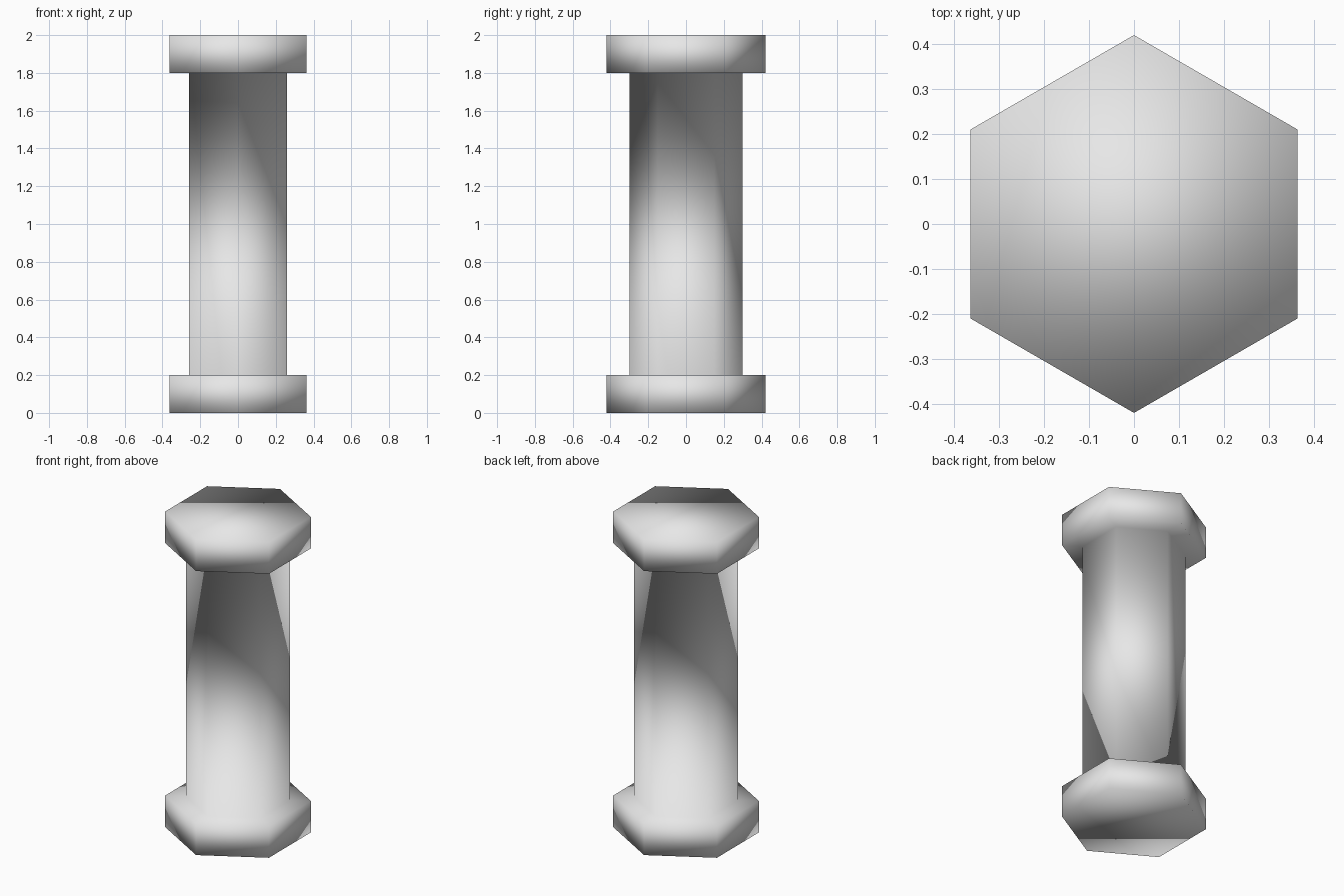
import bpy
import bmesh
from math import sin, cos, pi

cube = bpy.data.objects.get("Cube")
if cube:
    bpy.data.objects.remove(cube, do_unlink=True)

SIDES = 6
CAP_RADIUS = 0.42
SHAFT_RADIUS = 0.30

# Plain grey material
grey = bpy.data.materials.new("light_grey")
grey.use_nodes = True
colour = (0.8, 0.8, 0.8, 1.0)
grey.diffuse_color = colour
grey.node_tree.nodes["Principled BSDF"].inputs["Base Color"].default_value = colour

# Radius and height of each hexagonal ring, from the foot to the top
profile = [
    (CAP_RADIUS, 0.0), (CAP_RADIUS, 0.2),
    (SHAFT_RADIUS, 0.2), (SHAFT_RADIUS, 1.8),
    (CAP_RADIUS, 1.8), (CAP_RADIUS, 2.0),
]


def add_ring(bm, radius, z):
    """Hexagon with corners on the front and back."""
    angles = [pi / 2 + 2 * pi * i / SIDES for i in range(SIDES)]
    return [bm.verts.new((radius * cos(a), radius * sin(a), z)) for a in angles]


# One continuous skin: base flange, shaft and top flange
bm = bmesh.new()
rings = [add_ring(bm, r, z) for r, z in profile]
for low, high in zip(rings, rings[1:]):
    for i in range(SIDES):
        j = (i + 1) % SIDES
        bm.faces.new((low[i], low[j], high[j], high[i]))

# Closed ends
bm.faces.new(rings[0][::-1])
bm.faces.new(rings[-1])
bmesh.ops.recalc_face_normals(bm, faces=bm.faces)

# Smooth shading everywhere, across the hexagonal corners too
for face in bm.faces:
    face.smooth = True

mesh = bpy.data.meshes.new("flanged_column")
bm.to_mesh(mesh)
bm.free()
mesh.materials.append(grey)
column = bpy.data.objects.new("flanged_column", mesh)
bpy.context.collection.objects.link(column)
